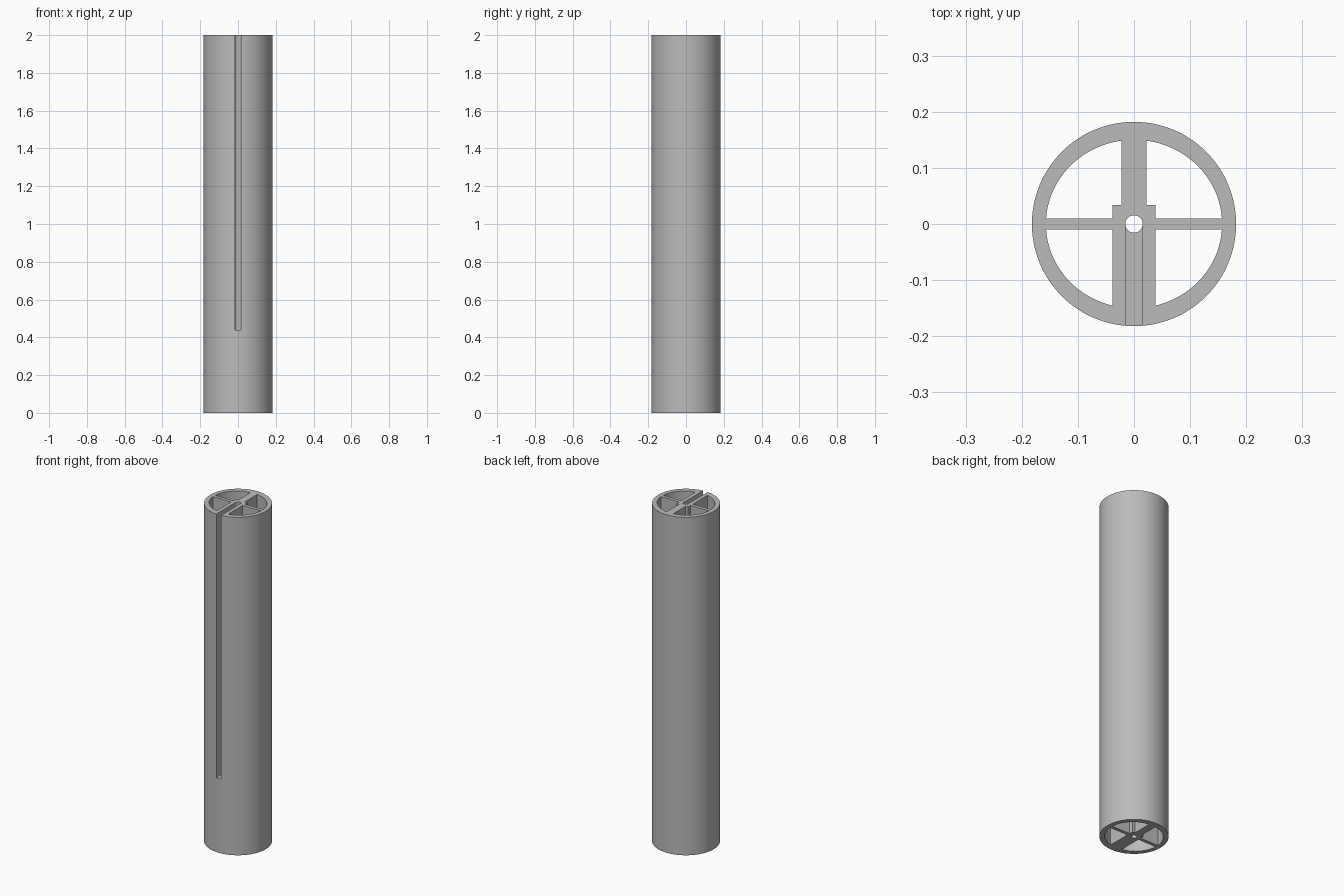
import bpy, bmesh
from math import sin, cos, acos, asin, pi

cube = bpy.data.objects.get("Cube")
if cube:
    bpy.data.objects.remove(cube, do_unlink=True)

HEIGHT, RADIUS = 2.0, 0.182
BORE, SLOT_FLOOR = 0.0155, 0.44
RX, RY = 0.157, 0.15          # inner wall of the tube
HUB, HUB_BACK = 0.038, 0.034  # block around the bore
SIDE_RIB, BACK_RIB = 0.01, 0.022

grey = bpy.data.materials.new("grey")
grey.use_nodes = True
colour = (0.5, 0.5, 0.5, 1)
grey.diffuse_color = colour
grey.node_tree.nodes["Principled BSDF"].inputs["Base Color"].default_value = colour


def prism(name, outline, z0, z1):
    """Extrude a closed xy outline from z0 to z1."""
    bm = bmesh.new()
    face = bm.faces.new([bm.verts.new((x, y, z0)) for x, y in outline])
    grown = bmesh.ops.extrude_face_region(bm, geom=[face])["geom"]
    for v in grown:
        if isinstance(v, bmesh.types.BMVert):
            v.co.z = z1
    bmesh.ops.recalc_face_normals(bm, faces=bm.faces)
    mesh = bpy.data.meshes.new(name)
    bm.to_mesh(mesh)
    bm.free()
    mesh.materials.append(grey)
    obj = bpy.data.objects.new(name, mesh)
    bpy.context.collection.objects.link(obj)
    return obj


def arc(rx, ry, a0, a1, steps):
    angles = [a0 + (a1 - a0) * i / steps for i in range(steps + 1)]
    return [(rx * cos(a), ry * sin(a)) for a in angles]


def circle(r, steps):
    return arc(r, r, 0, 2 * pi, steps)[:-1]


# Solid tube body
body = prism("slotted_tube", circle(RADIUS, 128), 0, HEIGHT)

# Quarter chambers between the ribs, open at both ends
start = asin(SIDE_RIB / RY)
back = arc(RX, RY, start, acos(BACK_RIB / RX), 28)
back += [(BACK_RIB, HUB_BACK), (HUB, HUB_BACK), (HUB, SIDE_RIB)]
front = arc(RX, RY, start, acos(HUB / RX), 28) + [(HUB, SIDE_RIB)]
cutters = []
for side in (1, -1):
    cutters.append(prism("back_chamber", [(side * x, y) for x, y in back], -0.1, HEIGHT + 0.1))
    cutters.append(prism("front_chamber", [(side * x, -y) for x, y in front], -0.1, HEIGHT + 0.1))

# Central bore, and the slot from the bore out through the front wall
cutters.append(prism("bore", circle(BORE, 32), -0.1, HEIGHT + 0.1))
w = BORE - 0.0005
slot = [(-w, -0.3), (w, -0.3), (w, 0), (-w, 0)]
cutters.append(prism("slot", slot, SLOT_FLOOR, HEIGHT + 0.1))

# Cut everything out of the body
bpy.ops.object.select_all(action='DESELECT')
body.select_set(True)
bpy.context.view_layer.objects.active = body
for cutter in cutters:
    cutter.hide_render = True
    mod = body.modifiers.new(cutter.name, 'BOOLEAN')
    mod.operation, mod.solver, mod.object = 'DIFFERENCE', 'EXACT', cutter
    bpy.ops.object.modifier_apply(modifier=mod.name)
    bpy.data.objects.remove(cutter, do_unlink=True)

bpy.ops.object.shade_smooth_by_angle(angle=pi / 6)
